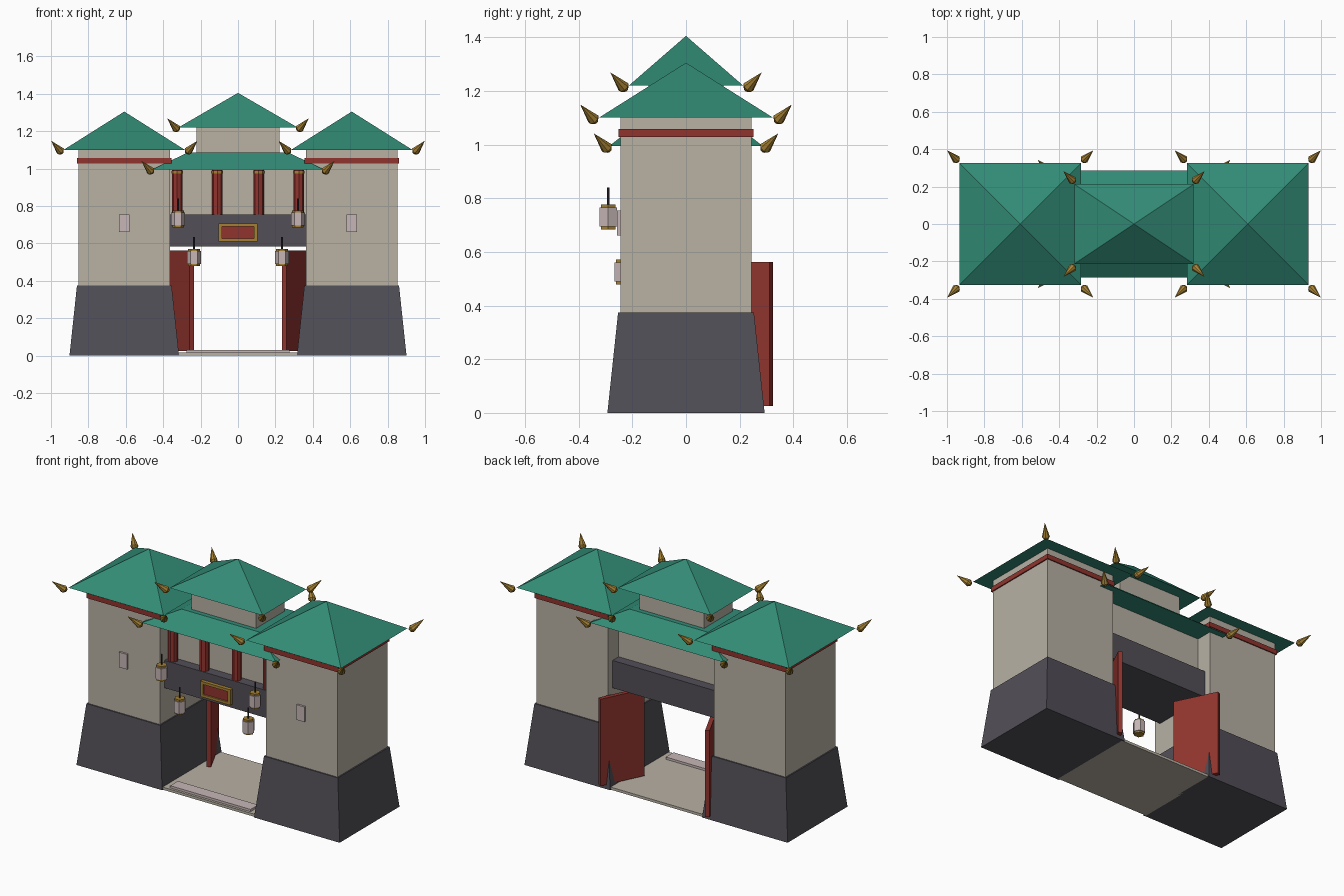
import bpy, bmesh, math
from mathutils import Vector, Matrix

cube = bpy.data.objects.get("Cube")
if cube:
    bpy.data.objects.remove(cube, do_unlink=True)


def material(name, rgb):
    m = bpy.data.materials.new(name)
    m.use_nodes = True
    col = (*rgb, 1)
    m.diffuse_color = col
    m.node_tree.nodes["Principled BSDF"].inputs["Base Color"].default_value = col
    return m


GREEN = material("green_tile", (.032, .26, .18))
PLASTER = material("beige_plaster", (.48, .44, .37))
STONE = material("dark_stone", (.084, .078, .095))
RED = material("red_lacquer", (.28, .034, .027))
GOLD = material("gold", (.37, .215, .034))
PALE = material("pale_pink", (.57, .47, .47))
IRON = material("black_iron", (.026, .023, .03))


def loft(name, mat, rings, loc=(0, 0, 0), sides=4, rot=None):
    """Stack of rings (z, rx, ry); four-sided rings are axis-aligned rectangles,
    a ring with zero size is a single point."""
    bm = bmesh.new()
    loops = []
    for z, rx, ry in rings:
        if rx == 0:
            loops.append([bm.verts.new((0, 0, z))])
            continue
        k, start = (math.sqrt(2), math.pi / 4) if sides == 4 else (1, 0)
        angles = [start + math.tau * i / sides for i in range(sides)]
        loops.append([bm.verts.new((rx * k * math.cos(a), ry * k * math.sin(a), z))
                      for a in angles])
    for low, high in zip(loops, loops[1:]):
        for i in range(sides):
            j = (i + 1) % sides
            quad = [low[i % len(low)], low[j % len(low)],
                    high[j % len(high)], high[i % len(high)]]
            bm.faces.new(list(dict.fromkeys(quad)))
    for loop in (loops[0], loops[-1]):
        if len(loop) > 2:
            bm.faces.new(loop)
    bmesh.ops.recalc_face_normals(bm, faces=bm.faces)
    me = bpy.data.meshes.new(name)
    bm.to_mesh(me)
    bm.free()
    me.materials.append(mat)
    ob = bpy.data.objects.new(name, me)
    ob.matrix_world = Matrix.Translation(loc) @ (rot or Matrix())
    bpy.context.scene.collection.objects.link(ob)
    return ob


def box(name, mat, x, y, z, rot=None):
    """Box from (min, max) pairs."""
    c = [(a + b) / 2 for a, b in (x, y, z)]
    hx, hy, hz = [(b - a) / 2 for a, b in (x, y, z)]
    return loft(name, mat, [(-hz, hx, hy), (hz, hx, hy)], c, rot=rot)


def finials(name, cx, hx, hy, z):
    """Gold spikes that point up and out from the four roof corners."""
    for sx in (-1, 1):
        for sy in (-1, 1):
            aim = Vector((sx, sy, 1.1))
            rot = aim.to_track_quat('Z', 'Y').to_matrix().to_4x4()
            base = (cx + sx * (hx + .017), sy * (hy + .02), z - .005)
            loft(name + "_finial", GOLD,
                 [(-.016, .011, .011), (0, .023, .023), (.088, 0, 0)], base, 8, rot)


def lantern(x, y, z):
    at = (x, y, z)
    loft("lantern_body", PALE, [(-.035, .037, .037), (.035, .037, .037)], at, 6)
    for s in (-1, 1):
        loft("lantern_cap", GOLD, [(s * .034, .031, .031), (s * .046, .031, .031)], at, 6)
    loft("lantern_rod", IRON, [(.04, .005, .005), (.11, .005, .005)], at, 6)


# Side towers
for s in (-1, 1):
    cx = s * .608
    loft("tower_base", STONE, [(0, .293, .293), (.375, .253, .253)], (cx, 0, 0))
    loft("tower_body", PLASTER, [(.37, .245, .245), (1.1, .245, .245)], (cx, 0, 0))
    loft("tower_band", RED, [(1.028, .252, .252), (1.058, .252, .252)], (cx, 0, 0))
    loft("tower_roof", GREEN, [(1.1, .325, .325), (1.305, 0, 0)], (cx, 0, 0))
    finials("tower", cx, .325, .325, 1.1)
    box("tower_plate", PALE, (cx - .027, cx + .027), (-.257, -.24), (.662, .755))

# Gatehouse between the towers
box("gate_beam", STONE, (-.37, .37), (-.2, .2), (.585, .755))
box("gate_wall", PLASTER, (-.37, .37), (-.14, .14), (.75, .995))
loft("lower_roof", GREEN, [(.995, .46, .285), (1.087, .267, .17)])
finials("lower_roof", 0, .45, .275, .993)
box("upper_wall", PLASTER, (-.222, .222), (-.14, .14), (1.08, 1.225))
loft("upper_roof", GREEN, [(1.22, .319, .213), (1.405, 0, 0)])
finials("upper_roof", 0, .312, .213, 1.22)

# Pillars with gold collars
for x in (-.325, -.11, .11, .325):
    loft("pillar", RED, [(.75, .028, .028), (.993, .028, .028)], (x, -.17, 0), 8)
    loft("pillar_collar", GOLD, [(.975, .031, .031), (.988, .031, .031)], (x, -.17, 0), 8)

# Sign with raised gold frame
box("sign_panel", RED, (-.09, .09), (-.213, -.195), (.615, .7))
for s in (-1, 1):
    box("sign_rail", GOLD, (-.103, .103), (-.222, -.195),
        (.6575 + s * .04 - .008, .6575 + s * .04 + .008))
    box("sign_stile", GOLD, (s * .094 - .009, s * .094 + .009), (-.222, -.195), (.62, .695))

# Open door leaves, lanterns
for s in (-1, 1):
    swing = Matrix.Rotation(s * math.radians(64), 4, 'Z')
    cx, cy = s * .308, .192
    box("door_leaf", RED, (cx - .14, cx + .14), (cy - .013, cy + .013), (.026, .563), swing)
    lantern(s * .32, -.29, .73)
    lantern(s * .235, -.234, .525)

# Passage floor and steps
box("passage_floor", PLASTER, (-.33, .33), (-.285, .285), (0, .016))
box("front_step", PALE, (-.275, .275), (-.27, -.195), (.01, .03))
